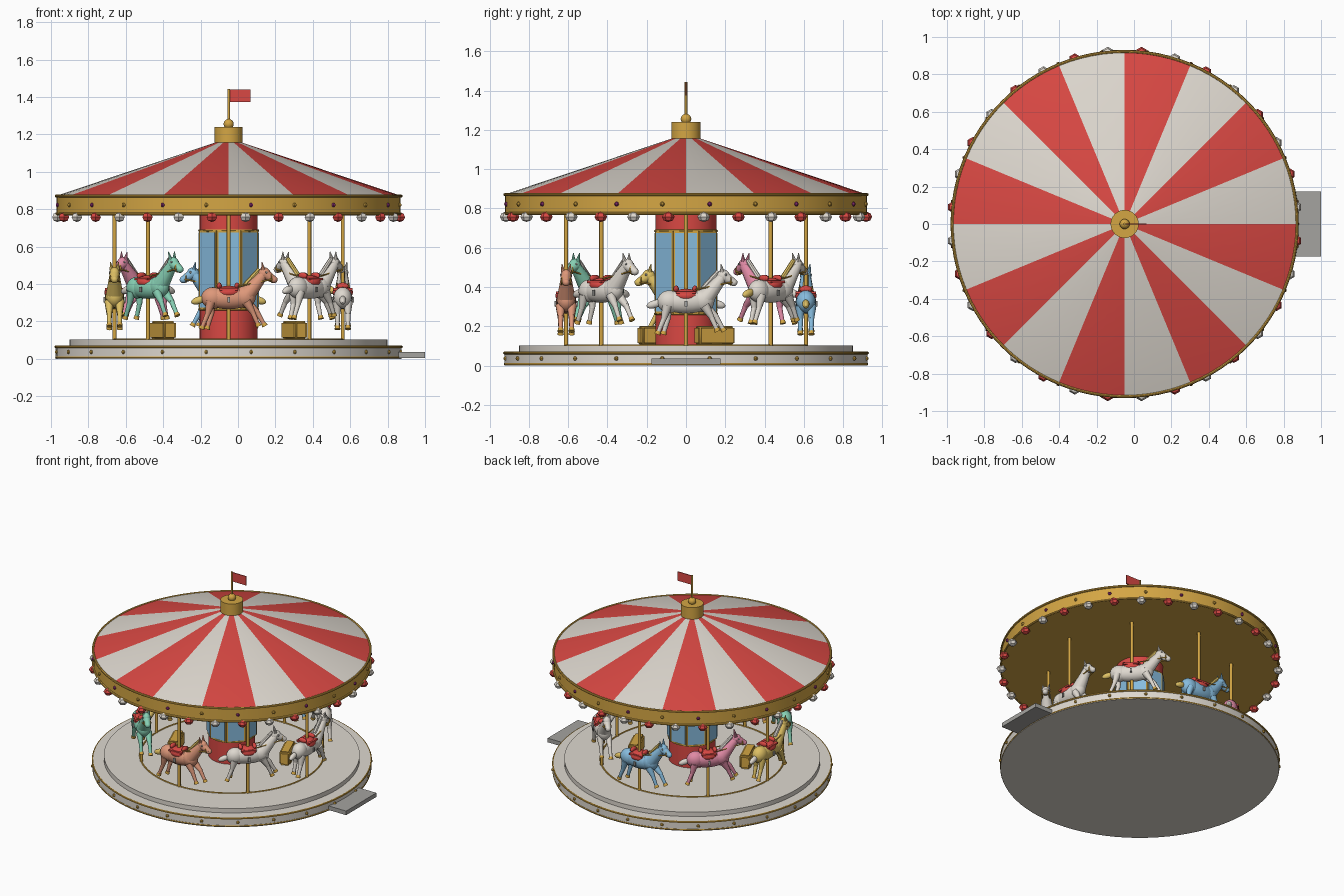
import bpy, bmesh
from math import pi, sin, cos, radians, atan2, floor
from mathutils import Matrix, Vector

if "Cube" in bpy.data.objects:
    bpy.data.objects.remove(bpy.data.objects["Cube"])

CENTRE = Vector((-0.05, 0, 0))

# ---- palette (sRGB converted to linear) ----
def lin(c):
    c /= 255
    return c / 12.92 if c <= 0.04045 else ((c + 0.055) / 1.055) ** 2.4

PALETTE = {"red": (217, 72, 67), "white": (222, 216, 207), "gold": (212, 166, 68),
           "blue": (135, 188, 222), "pink": (224, 138, 165), "mint": (135, 208, 180),
           "salmon": (222, 152, 122), "yellow": (222, 192, 100),
           "purple": (150, 50, 125), "grey": (165, 164, 160)}
MATS = {}
for n, c in PALETTE.items():
    MATS[n] = bpy.data.materials.new(n)
    MATS[n].diffuse_color = (*[lin(v) for v in c], 1)
NAMES = list(PALETTE)

# ---- mesh helpers: each adds one primitive to a bmesh ----
def paint(verts, col):
    for f in {f for v in verts for f in v.link_faces}:
        f.material_index = NAMES.index(col)

def ball(bm, loc, size, col, seg=16, rings=10, rot=Matrix()):
    m = Matrix.Translation(loc) @ rot @ Matrix.Diagonal((*size, 1))
    paint(bmesh.ops.create_uvsphere(bm, u_segments=seg, v_segments=rings, radius=1, matrix=m)["verts"], col)

def rod(bm, p, q, r1, r2, col, seg=12):
    p, q = Vector(p), Vector(q)
    m = Matrix.Translation((p + q) / 2) @ (q - p).to_track_quat('Z', 'Y').to_matrix().to_4x4()
    paint(bmesh.ops.create_cone(bm, cap_ends=True, segments=seg, radius1=r1, radius2=r2,
                                depth=(q - p).length, matrix=m)["verts"], col)

def box(bm, loc, size, col, rot=Matrix()):
    m = Matrix.Translation(loc) @ rot @ Matrix.Diagonal((*size, 1))
    paint(bmesh.ops.create_cube(bm, size=1, matrix=m)["verts"], col)

def ring(bm, z, R, r, col, seg=96, sides=8):
    rows = [[bm.verts.new(((R + r * cos(b)) * cos(a), (R + r * cos(b)) * sin(a), z + r * sin(b)))
             for b in [2 * pi * j / sides for j in range(sides)]]
            for a in [2 * pi * i / seg for i in range(seg)]]
    for i in range(seg):
        A, B = rows[i], rows[(i + 1) % seg]
        for j in range(sides):
            k = (j + 1) % sides
            bm.faces.new((A[j], B[j], B[k], A[k])).material_index = NAMES.index(col)

def make(name, bm, smooth=True):
    used = sorted({f.material_index for f in bm.faces})
    for f in bm.faces:
        f.material_index = used.index(f.material_index)
    me = bpy.data.meshes.new(name)
    bm.to_mesh(me)
    bm.free()
    for i in used:
        me.materials.append(MATS[NAMES[i]])
    ob = bpy.data.objects.new(name, me)
    ob.location = CENTRE
    bpy.context.collection.objects.link(ob)
    if smooth:
        bpy.ops.object.select_all(action='DESELECT')
        ob.select_set(True)
        bpy.context.view_layer.objects.active = ob
        bpy.ops.object.shade_smooth_by_angle(angle=radians(40))
    return ob

def polar(r, a, z):
    return Vector((r * cos(a), r * sin(a), z))

# ---- platform, step and ramp ----
bm = bmesh.new()
rod(bm, (0, 0, 0), (0, 0, 0.07), 0.925, 0.925, "white", 96)
make("platform", bm)
bm = bmesh.new()
rod(bm, (0, 0, 0.07), (0, 0, 0.102), 0.85, 0.85, "white", 96)
make("platform_step", bm)
bm = bmesh.new()
ring(bm, 0.064, 0.924, 0.007, "gold")
ring(bm, 0.008, 0.922, 0.006, "gold")
ring(bm, 0.102, 0.61, 0.006, "gold")
make("platform_trim", bm)
bm = bmesh.new()
box(bm, (0.975, 0, 0.02), (0.15, 0.35, 0.03), "grey")
make("ramp", bm, False)

# ---- centre column with mirror panels ----
bm = bmesh.new()
rod(bm, (0, 0, 0.1), (0, 0, 0.78), 0.155, 0.155, "red", 48)
make("column", bm)
bm = bmesh.new()
for i in range(8):
    a = i * pi / 4
    rot = Matrix.Rotation(a, 4, 'Z')
    box(bm, polar(0.152, a, 0.475), (0.012, 0.126, 0.42), "gold", rot)
    box(bm, polar(0.157, a, 0.475), (0.008, 0.110, 0.40), "blue", rot)
make("mirror_panels", bm, False)
bm = bmesh.new()
ring(bm, 0.685, 0.156, 0.007, "gold", 48)
ring(bm, 0.265, 0.156, 0.007, "gold", 48)
make("column_trim", bm)

# ---- striped canopy ----
bm = bmesh.new()
rod(bm, (0, 0, 0.87), (0, 0, 1.16), 0.925, 0.06, "white", 64)
for f in bm.faces:
    c = f.calc_center_median()
    if abs(f.normal.z) < 0.99 and floor(atan2(c.y, c.x) / (pi / 8)) % 2:
        f.material_index = NAMES.index("red")
make("canopy", bm)

# ---- gold rim, its trims, studs and lanterns ----
bm = bmesh.new()
rod(bm, (0, 0, 0.77), (0, 0, 0.872), 0.92, 0.92, "gold", 96)
ring(bm, 0.87, 0.922, 0.008, "gold")
ring(bm, 0.774, 0.922, 0.008, "gold")
make("canopy_rim", bm)
bm = bmesh.new()
for i in range(24):
    a = (i + 0.5) * pi / 12
    ball(bm, polar(0.922, a, 0.822), (0.012,) * 3, "gold" if i % 2 else "purple", 6, 4)
    ball(bm, polar(0.927, a, 0.036), (0.011,) * 3, "gold", 6, 4)
make("studs", bm, False)
bm = bmesh.new()
for i in range(32):
    a = (i + 0.5) * pi / 16
    ball(bm, polar(0.92, a, 0.757), (0.032, 0.032, 0.026), "red" if i % 2 else "white", 6, 4)
make("lanterns", bm, False)

# ---- finial and flag ----
bm = bmesh.new()
rod(bm, (0, 0, 1.155), (0, 0, 1.24), 0.075, 0.075, "gold", 32)
ball(bm, (0, 0, 1.255), (0.027,) * 3, "gold")
rod(bm, (0, 0, 1.24), (0, 0, 1.443), 0.007, 0.007, "gold")
make("finial", bm)
bm = bmesh.new()
box(bm, (0.062, 0, 1.407), (0.112, 0.006, 0.066), "red")
make("flag", bm, False)

# ---- two benches on opposite sides ----
for i in range(2):
    a = pi / 8 + i * pi
    bm = bmesh.new()
    box(bm, polar(0.38, a, 0.152), (0.075, 0.2, 0.10), "gold", Matrix.Rotation(a, 4, 'Z'))
    bmesh.ops.bevel(bm, geom=bm.edges[:], offset=0.012, segments=3, affect='EDGES')
    for f in bm.faces:
        f.material_index = NAMES.index("gold")
    make("bench", bm)

# ---- horses, built facing +x around their pole ----
def horse(bm, col, tail):
    ball(bm, (0, 0, 0), (0.135, 0.052, 0.06), col, 20, 12)
    ball(bm, (0.085, 0, 0.005), (0.06, 0.048, 0.058), col)
    ball(bm, (-0.085, 0, 0.0), (0.062, 0.05, 0.058), col)
    rod(bm, (0.09, 0, 0.01), (0.19, 0, 0.13), 0.048, 0.026, col)
    ball(bm, (0.19, 0, 0.13), (0.034, 0.028, 0.034), col)
    rod(bm, (0.19, 0, 0.13), (0.242, 0, 0.098), 0.03, 0.019, col)
    ball(bm, (0.242, 0, 0.098), (0.02, 0.019, 0.019), col)
    # mane and tail
    rod(bm, (0.085, 0, 0.065), (0.165, 0, 0.155), 0.014, 0.012, tail, 8)
    ball(bm, (-0.16, 0, -0.012), (0.042, 0.018, 0.02), tail, rot=Matrix.Rotation(-0.3, 4, 'Y'))
    # saddle and pole-side bumps
    ball(bm, (0, 0, 0.03), (0.068, 0.055, 0.036), "red")
    box(bm, (0, 0, 0.047), (0.10, 0.104, 0.012), "red")
    for x in (-0.05, 0.045):
        ball(bm, (x, 0, 0.064), (0.014, 0.032, 0.018), "red")
    for s in (-1, 1):
        rod(bm, (0.185, s * 0.015, 0.15), (0.178, s * 0.022, 0.192), 0.012, 0.002, col, 8)
        ball(bm, (0.203, s * 0.026, 0.137), (0.006, 0.005, 0.006), "grey", 8, 6)
        rod(bm, (0.235, s * 0.02, 0.1), (0.05, s * 0.035, 0.062), 0.004, 0.004, "gold", 6)
        box(bm, (0, s * 0.056, -0.01), (0.014, 0.008, 0.028), "grey")
        # legs: upper, lower, hoof
        for hip, knee, foot in (
                ((0.095, -0.02), (0.14 + s * 0.012, -0.075), (0.17 + s * 0.016, -0.135)),
                ((-0.095, -0.02), (-0.102 + s * 0.01, -0.085), (-0.125 + s * 0.014, -0.15))):
            h, k, f = [Vector((p[0], s * 0.028, p[1])) for p in (hip, knee, foot)]
            rod(bm, h, k, 0.026, 0.015, col)
            ball(bm, k, (0.015,) * 3, col, 10, 6)
            rod(bm, k, f, 0.014, 0.011, col)
            rod(bm, f, f + (f - k).normalized() * 0.018, 0.013, 0.016, "gold")
    ring_z = 0.12
    ball(bm, (0.228, 0, ring_z - 0.014), (0.006, 0.027, 0.026), "gold", 10, 8)

HORSES = [("white", "white"), ("white", "yellow"), ("blue", "yellow"), ("pink", "white"),
          ("yellow", "white"), ("mint", "white"), ("salmon", "yellow"), ("white", "white")]
for i, (col, tail) in enumerate(HORSES):
    a = i * pi / 4
    bm = bmesh.new()
    horse(bm, col, tail)
    place = Matrix.Translation(polar(0.61, a, 0.38 if i % 2 else 0.325)) @ Matrix.Rotation(a + pi / 2, 4, 'Z')
    bmesh.ops.transform(bm, matrix=place, verts=bm.verts)
    make(col + "_horse", bm)
    bm = bmesh.new()
    rod(bm, polar(0.61, a, 0.1), polar(0.61, a, 0.775), 0.0105, 0.0105, "gold")
    make("horse_pole", bm)

for m in bpy.data.materials:
    if m.users and not m.is_grease_pencil:
        m.use_nodes = True
        m.node_tree.nodes["Principled BSDF"].inputs["Base Color"].default_value = m.diffuse_color
